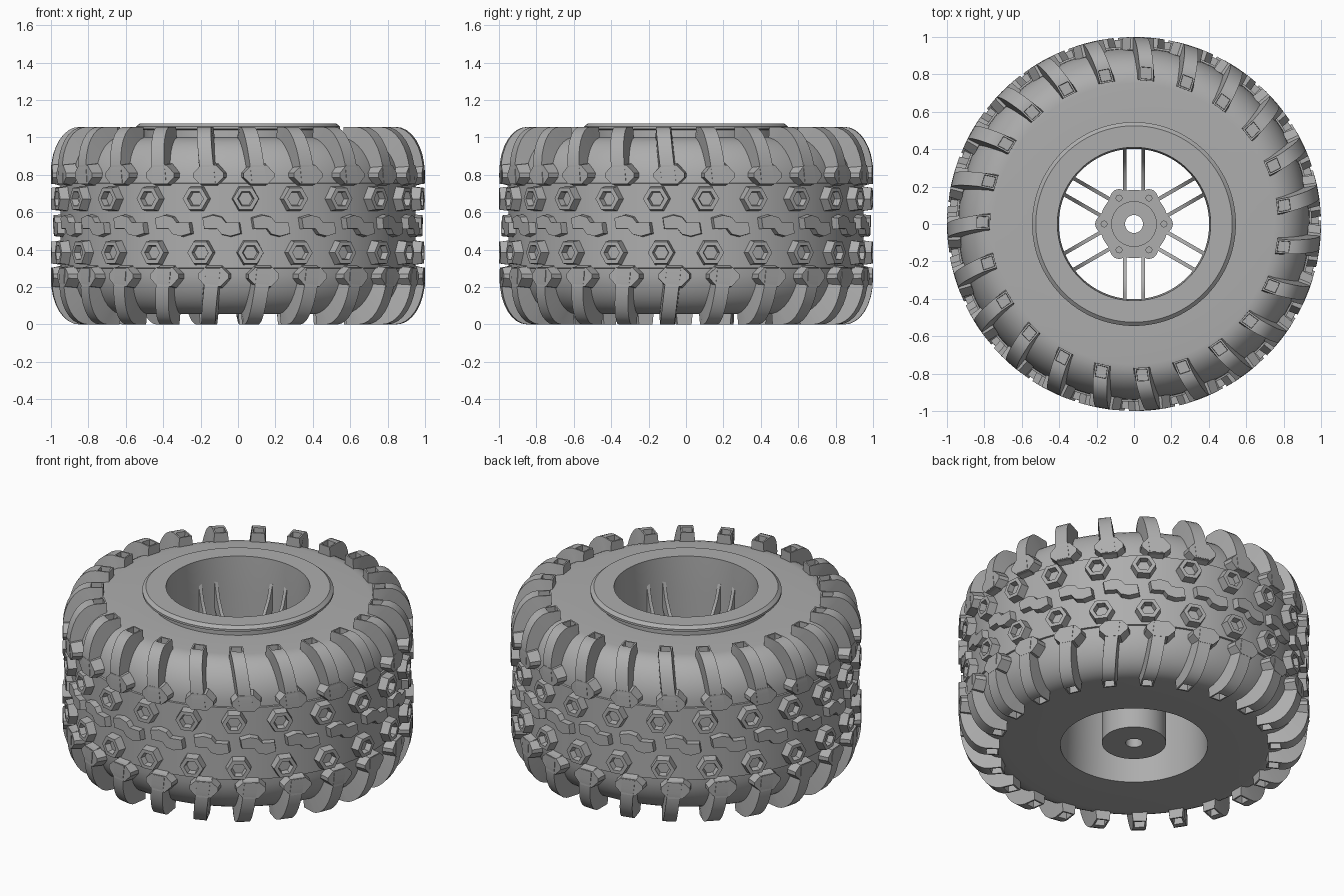
import bpy, bmesh, math
from mathutils import Matrix, Vector

cube = bpy.data.objects.get("Cube")
if cube:
    bpy.data.objects.remove(cube, do_unlink=True)

COUNT = 23                 # tread repeats around the tyre
PITCH = 2 * math.pi / COUNT
MID = 0.528                # mid height of the tread
TOP = 2 * MID

grey = bpy.data.materials.new("plain_grey")
grey.use_nodes = True
colour = (0.42, 0.42, 0.42, 1)
grey.diffuse_color = colour
grey.node_tree.nodes["Principled BSDF"].inputs["Base Color"].default_value = colour


def finish(bm, name, smooth=30):
    mesh = bpy.data.meshes.new(name)
    bm.to_mesh(mesh)
    bm.free()
    mesh.materials.append(grey)
    obj = bpy.data.objects.new(name, mesh)
    bpy.context.collection.objects.link(obj)
    bpy.ops.object.select_all(action='DESELECT')
    obj.select_set(True)
    bpy.context.view_layer.objects.active = obj
    bpy.ops.object.shade_smooth_by_angle(angle=math.radians(smooth))
    return obj


def polar(r, angle, z):
    return Vector((r * math.cos(angle), r * math.sin(angle), z))


def bridge(bm, a, b):
    n = len(a)
    for i in range(n):
        j = (i + 1) % n
        bm.faces.new((a[i], a[j], b[j], b[i]))


def lathe(name, profile, segs=96):
    """Closed (r, z) outline turned around the upright axis."""
    bm = bmesh.new()
    rings = [[bm.verts.new(polar(r, 2 * math.pi * s / segs, z)) for r, z in profile]
             for s in range(segs)]
    for s in range(segs):
        bridge(bm, rings[s], rings[(s + 1) % segs])
    bmesh.ops.recalc_face_normals(bm, faces=bm.faces)
    return finish(bm, name)


def repeat_around(bm, count):
    step = 2 * math.pi / count
    bmesh.ops.spin(bm, geom=bm.verts[:] + bm.edges[:] + bm.faces[:], cent=(0, 0, 0),
                   axis=(0, 0, 1), angle=step * (count - 1), steps=count - 1,
                   use_duplicate=True)


def block(bm, points, phase, z0, flip, layers):
    """Raised tread block; layers are (scale, radius) loops of the outline."""
    cz = sum(p[1] for p in points) / len(points)
    ca = sum(p[0] for p in points) / len(points)
    loops = []
    for scale, r in layers:
        loop = []
        for a, z in points:
            angle = math.radians(phase + ca + (a - ca) * scale)
            height = z0 + cz + (z - cz) * scale
            loop.append(bm.verts.new(polar(r, angle, TOP - height if flip else height)))
        loops.append(loop)
    for a, b in zip(loops, loops[1:]):
        bridge(bm, a, b)
    bm.faces.new(loops[0])
    bm.faces.new(loops[-1])


def arc(cr, cz, rr, rz, n):
    """Quarter ellipse from the lower sidewall out to the tread."""
    return [(cr + rr * math.sin(t), cz - rz * math.cos(t))
            for t in (math.pi / 2 * i / n for i in range(n + 1))]


# Tyre carcass with a slightly raised tread band
lower = [(0.47, 0.055)] + arc(0.75, 0.3, 0.19, 0.245, 10) + [(0.95, 0.302)]
lathe("tyre_carcass", lower + [(r, TOP - z) for r, z in reversed(lower)])

# Rim barrel and bead flange
lathe("rim_barrel", [(0.42, 0.055), (0.5, 0.055), (0.5, 1.04), (0.545, 1.045),
                     (0.545, 1.058), (0.525, 1.075), (0.41, 1.075), (0.402, 0.85)])

# Shoulder lugs wrapping from sidewall to tread, with a hollow end
outer = [(0.77, 0.0)] + arc(0.85, 0.24, 0.15, 0.24, 8) + [(1.0, 0.3)]
inner = [(0.77, 0.09)] + arc(0.78, 0.3, 0.15, 0.21, 8) + [(0.93, 0.32)]
foot = [(-2.6, 0.86), (-5.4, 0.81), (-5.4, 0.785), (-3, 0.745),
        (3, 0.745), (5.4, 0.785), (5.4, 0.81), (2.6, 0.86)]

for name, flip, phase in (("upper", True, -87.0), ("lower", False, -85.5)):
    bm = bmesh.new()
    rings = []
    for i, (out, base) in enumerate(zip(outer, inner)):
        twist = math.radians(phase + 3.5 * i / (len(outer) - 1))
        ring = []
        for (r, z), half in ((out, -0.038), (out, 0.038), (base, 0.046), (base, -0.046)):
            ring.append(bm.verts.new(polar(r, twist + half / r, TOP - z if flip else z)))
        rings.append(ring)
    for a, b in zip(rings, rings[1:]):
        bridge(bm, a, b)
    bm.faces.new(rings[0])
    bm.faces.new(rings[-1])
    bmesh.ops.recalc_face_normals(bm, faces=bm.faces)
    bm.faces.ensure_lookup_table()
    end = bm.faces[0]
    bmesh.ops.inset_individual(bm, faces=[end], thickness=0.013, depth=0)
    bmesh.ops.inset_individual(bm, faces=[end], thickness=0.002, depth=-0.045)
    repeat_around(bm, COUNT)
    finish(bm, name + "_shoulder_lugs")

    # Wide feet where the lugs meet the tread
    bm = bmesh.new()
    block(bm, foot, phase + 3.5, 0, not flip, ((1.0, 0.93), (0.88, 0.999)))
    bmesh.ops.recalc_face_normals(bm, faces=bm.faces)
    repeat_around(bm, COUNT)
    finish(bm, name + "_lug_feet", 15)

    # Hollow six-sided tread knobs
    bm = bmesh.new()
    hexagon = [(4.6 * math.cos(k * math.pi / 3), 0.078 * math.sin(k * math.pi / 3))
               for k in range(6)]
    block(bm, hexagon, phase - 0.6, 0.672, not flip,
          ((1.0, 0.93), (0.86, 1.0), (0.56, 1.0), (0.48, 0.965)))
    bmesh.ops.recalc_face_normals(bm, faces=bm.faces)
    repeat_around(bm, COUNT)
    finish(bm, name + "_tread_knobs", 15)

# Stepped blocks along the tread centre
half = [(-6.6, 0.045), (-3, 0.062), (0, 0.05), (1.5, 0.018), (6, 0.018)]
step_shape = half + [(-a, -z) for a, z in half]
bm = bmesh.new()
block(bm, step_shape, -79.5, MID, False, ((1.0, 0.93), (0.9, 0.988)))
bmesh.ops.recalc_face_normals(bm, faces=bm.faces)
repeat_around(bm, COUNT)
finish(bm, "centre_tread_blocks", 15)

# Hub with axle hole and raised collar
lathe("hub", [(0.048, 0.07), (0.183, 0.07), (0.183, 0.68), (0.122, 0.68),
              (0.122, 0.72), (0.048, 0.72)], 48)


# Lobes and bolts around the hub
def ring_of_discs(name, radius, z_low, z_high):
    bm = bmesh.new()
    place = Matrix.Translation((0.16, 0, (z_low + z_high) / 2))
    bmesh.ops.create_cone(bm, cap_ends=True, segments=20, radius1=radius, radius2=radius,
                          depth=z_high - z_low, matrix=place)
    repeat_around(bm, 6)
    finish(bm, name)


ring_of_discs("hub_lobes", 0.048, 0.6, 0.678)
ring_of_discs("hub_bolts", 0.018, 0.66, 0.695)

# Six pairs of curved spokes
side = [(0.41, 0.95), (0.37, 0.83), (0.33, 0.76), (0.27, 0.71), (0.17, 0.675),
        (0.17, 0.58), (0.28, 0.61), (0.35, 0.67), (0.41, 0.78)]
bm = bmesh.new()
for x in (-0.05, 0.05):
    loops = [[bm.verts.new((x + dx, r, z)) for r, z in side] for dx in (-0.01, 0.01)]
    bridge(bm, *loops)
    for loop in loops:
        bm.faces.new(loop)
bmesh.ops.recalc_face_normals(bm, faces=bm.faces)
repeat_around(bm, 6)
finish(bm, "spokes")
